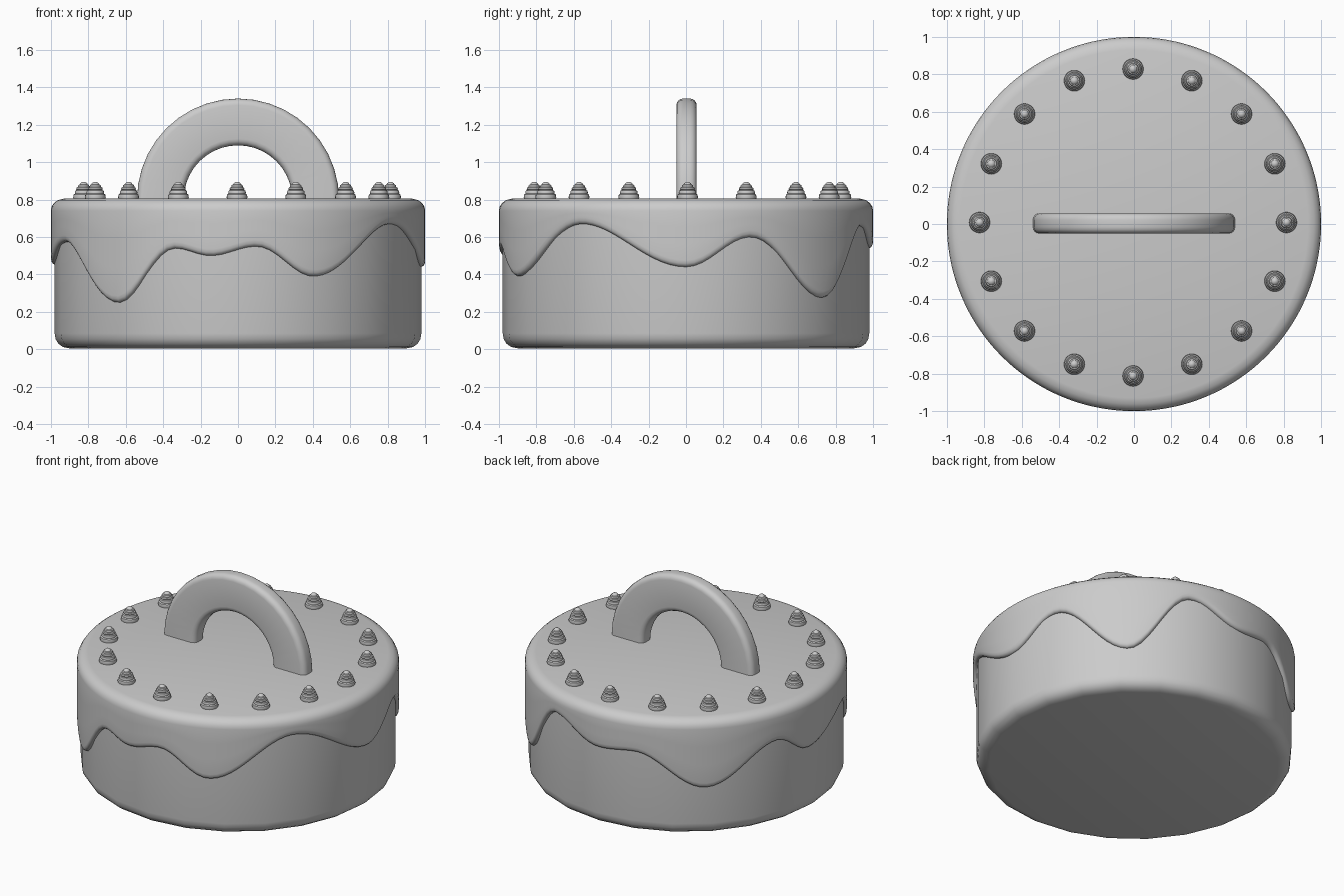
import bpy
from math import sin, cos, pi, radians

if "Cube" in bpy.data.objects:
    bpy.data.objects.remove(bpy.data.objects["Cube"])


def mesh_object(name, verts, faces, angle=40):
    me = bpy.data.meshes.new(name)
    me.from_pydata(verts, [], faces)
    ob = bpy.data.objects.new(name, me)
    bpy.context.collection.objects.link(ob)
    bpy.ops.object.select_all(action='DESELECT')
    ob.select_set(True)
    bpy.context.view_layer.objects.active = ob
    bpy.ops.object.shade_smooth_by_angle(angle=radians(angle))
    return ob


def lathe(name, profile, n, caps=(True, True)):
    """profile(theta) gives (radius, z) points from bottom to top."""
    verts, faces = [], []
    m = len(profile(0))
    for i in range(n):
        a = 2 * pi * i / n
        verts += [(r * cos(a), r * sin(a), z) for r, z in profile(a)]
    for i in range(n):
        j = (i + 1) % n
        for k in range(m - 1):
            faces.append((i * m + k, j * m + k, j * m + k + 1, i * m + k + 1))
    if caps[0]:
        faces.append([i * m for i in reversed(range(n))])
    if caps[1]:
        faces.append([i * m + m - 1 for i in range(n)])
    return mesh_object(name, verts, faces)


# Cake body: low-sided drum with a softened bottom edge
body_profile = [(0.90, 0.005), (0.935, 0.012), (0.96, 0.03), (0.975, 0.055),
                (0.98, 0.085), (0.98, 0.72), (0.93, 0.77)]
lathe("cake_body", lambda a: body_profile, 24)

# Icing: the lower edge runs through these peaks and troughs (degrees, height)
DRIPS = [(0, 0.44), (20.5, 0.60), (47.7, 0.275), (71, 0.66), (92, 0.54),
         (106, 0.56), (132, 0.335), (160, 0.58), (175, 0.45), (201.6, 0.575),
         (229.5, 0.25), (250, 0.54), (261.4, 0.50), (275.7, 0.55),
         (294.2, 0.39), (325.5, 0.67), (360, 0.44)]


def drip(a):
    d = a * 180 / pi
    for (d0, z0), (d1, z1) in zip(DRIPS, DRIPS[1:]):
        if d0 <= d <= d1:
            t = (1 - cos(pi * (d - d0) / (d1 - d0))) / 2
            return z0 + (z1 - z0) * t
    return DRIPS[0][1]


def icing_profile(a):
    e = drip(a)
    low = [(0.955, e + 0.004), (0.98, e), (0.991, e + 0.006),
           (0.998, e + 0.018), (1.0, e + 0.035)]
    mid = [(1.0, e + 0.035 + (0.74 - e - 0.035) * t) for t in (0.33, 0.67, 1)]
    rim = [(0.996, 0.762), (0.983, 0.782), (0.962, 0.797), (0.93, 0.805)]
    return low + mid + rim


lathe("icing", icing_profile, 144, caps=(False, True))

# Handle: half ring swept from a rounded rectangular section
section = []
for cx, cy, start in ((1, 1, 0), (-1, 1, 90), (-1, -1, 180), (1, -1, 270)):
    for k in range(5):
        a = radians(start + 22.5 * k)
        section.append((0.415 + cx * 0.09 + 0.035 * cos(a),
                        0.003 + cy * 0.019 + 0.035 * sin(a)))
m, steps = len(section), 20
verts = []
for i in range(steps + 1):
    a = pi * i / steps
    verts += [(r * cos(a), y, 0.80 + r * sin(a)) for r, y in section]
faces = [(i * m + k, i * m + (k + 1) % m, (i + 1) * m + (k + 1) % m, (i + 1) * m + k)
         for i in range(steps) for k in range(m)]
faces += [list(reversed(range(m))), [steps * m + k for k in range(m)]]
mesh_object("arch_handle", verts, faces)

# Piped dollops: tapering stacked rings, repeated round the rim
dollop = [(0.052, 0.0), (0.056, 0.012), (0.053, 0.027), (0.046, 0.032)]
for r, z in ((0.047, 0.040), (0.040, 0.056), (0.031, 0.070)):
    dollop += [(r, z), (r - 0.003, z + 0.008), (r - 0.01, z + 0.011)]
dollop += [(0.019, 0.086), (0.012, 0.092), (0.004, 0.095)]
first = lathe("dollop", lambda a: dollop, 20)
for i in range(16):
    ob = first if i == 0 else first.copy()
    if i:
        bpy.context.collection.objects.link(ob)
    a = 2 * pi * i / 16
    ob.location = (-0.005 + 0.82 * cos(a), 0.008 + 0.82 * sin(a), 0.80)
